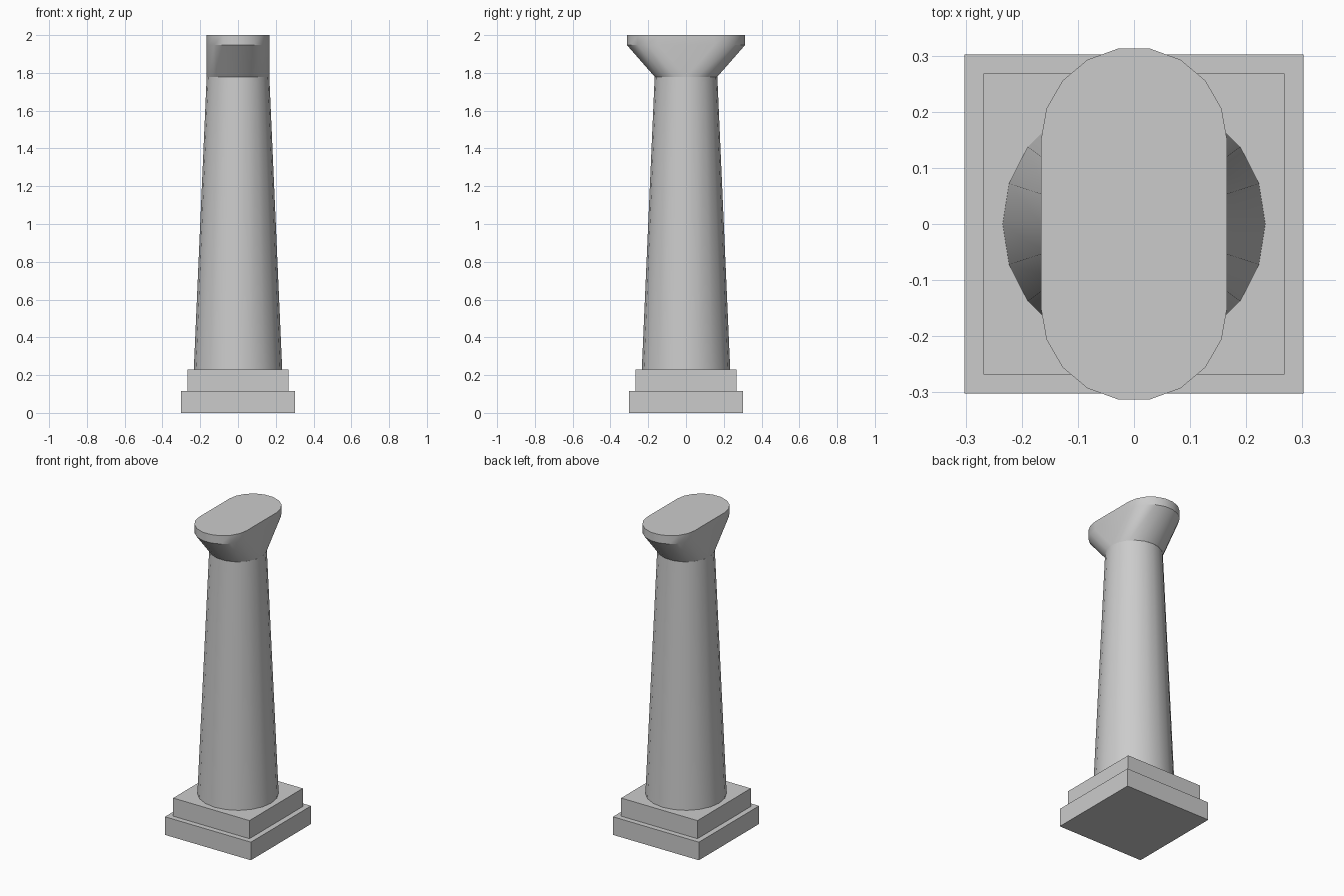
import bpy
import bmesh
from math import cos, sin, pi, radians

cube = bpy.data.objects.get("Cube")
if cube:
    bpy.data.objects.remove(cube, do_unlink=True)

# Single stone colour
stone = bpy.data.materials.new("pale_grey_stone")
stone.use_nodes = True
grey = (0.6, 0.6, 0.6, 1)
stone.diffuse_color = grey
stone.node_tree.nodes["Principled BSDF"].inputs["Base Color"].default_value = grey


def finish(name, bm):
    """Turn a bmesh into a named stone object, smooth with sharp creases."""
    bmesh.ops.recalc_face_normals(bm, faces=bm.faces)
    mesh = bpy.data.meshes.new(name)
    bm.to_mesh(mesh)
    bm.free()
    mesh.materials.append(stone)
    mesh.shade_smooth()
    mesh.set_sharp_from_angle(angle=radians(30))
    obj = bpy.data.objects.new(name, mesh)
    bpy.context.collection.objects.link(obj)
    return obj


def slab(name, half, z0, z1):
    bm = bmesh.new()
    bmesh.ops.create_cube(bm, size=1)
    bmesh.ops.scale(bm, vec=(2 * half, 2 * half, z1 - z0), verts=bm.verts)
    bmesh.ops.translate(bm, vec=(0, 0, (z0 + z1) / 2), verts=bm.verts)
    return finish(name, bm)


def loft(name, rings):
    """Skin a stack of equal-length point rings and close both ends."""
    bm = bmesh.new()
    loops = [[bm.verts.new(p) for p in ring] for ring in rings]
    count = len(loops[0])
    for low, high in zip(loops, loops[1:]):
        for i in range(count):
            j = (i + 1) % count
            bm.faces.new((low[i], low[j], high[j], high[i]))
    bm.faces.new(loops[0][::-1])
    bm.faces.new(loops[-1])
    bmesh.ops.remove_doubles(bm, verts=bm.verts, dist=0.0001)
    return finish(name, bm)


def circle(radius, z, sides=20):
    return [(radius * cos(2 * pi * i / sides), radius * sin(2 * pi * i / sides), z)
            for i in range(sides)]


def stadium(radius, offset, z, steps=9):
    """Two half circles pushed apart along y."""
    points = []
    for side in (1, -1):
        for i in range(steps + 1):
            a = pi * i / steps
            points.append((side * radius * cos(a),
                           side * (offset + radius * sin(a)), z))
    return points


# Stepped square base
slab("lower_plinth", 0.302, 0, 0.115)
slab("upper_plinth", 0.268, 0.115, 0.23)

# Tapered round shaft
TOP = 0.166
loft("shaft", [circle(0.234, 0.23), circle(TOP, 1.777)])

# Head flaring to front and back, with an upright rim
loft("flared_head", [stadium(TOP, 0, 1.777),
                     stadium(TOP, 0.149, 1.947),
                     stadium(TOP, 0.149, 2)])
